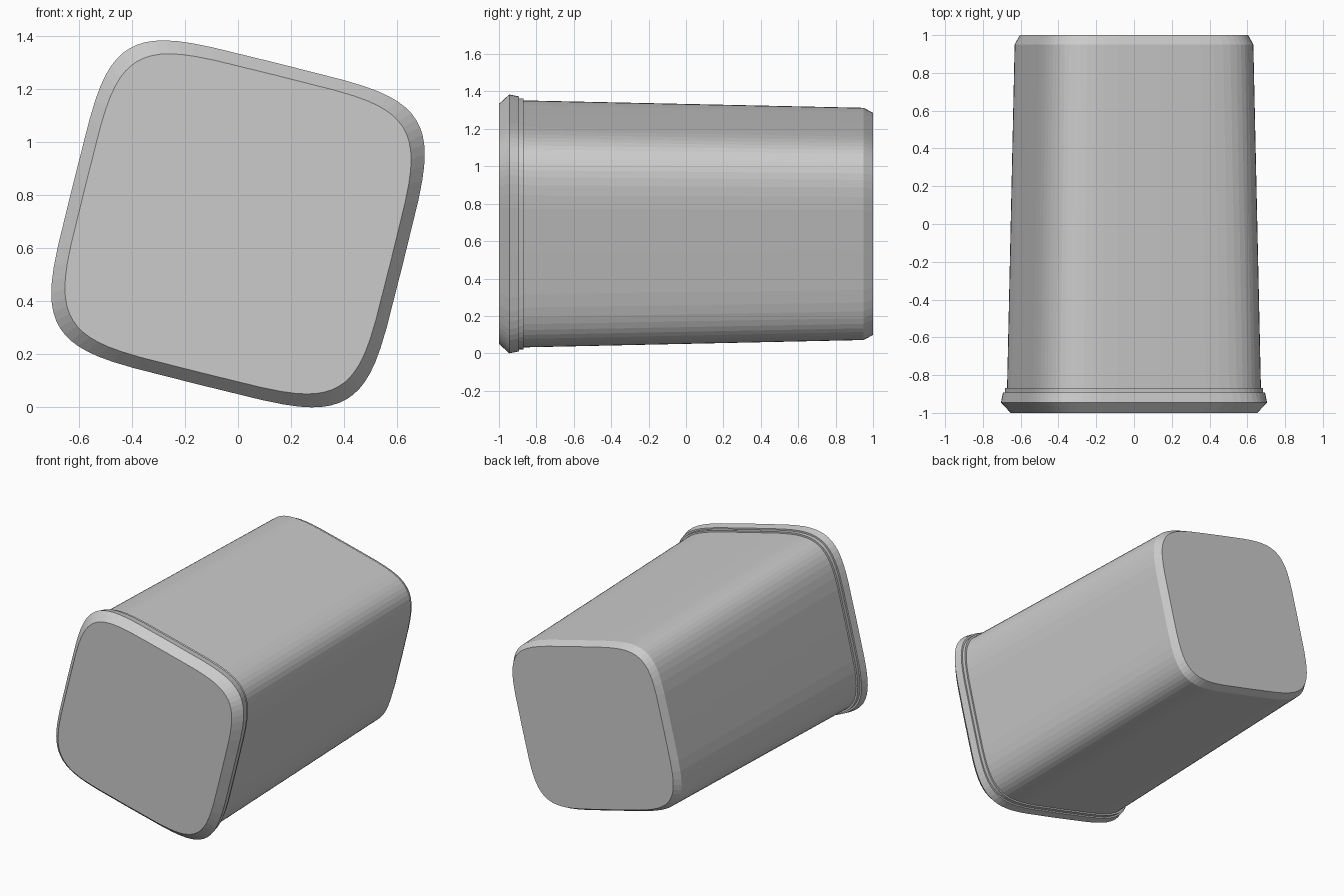
import bpy, bmesh
from math import sin, cos, pi, radians, copysign

if "Cube" in bpy.data.objects:
    bpy.data.objects.remove(bpy.data.objects["Cube"])

TILT = radians(14)
CENTRE_Z = 0.692
HALF_W, HALF_H, POWER, SIDES = 0.64, 0.624, 5, 64


def section(scale):
    """Tilted superellipse cross-section as (x, z) pairs."""
    pts = []
    for i in range(SIDES):
        c, s = cos(2 * pi * i / SIDES), sin(2 * pi * i / SIDES)
        u = HALF_W * scale * copysign(abs(c) ** (2 / POWER), c)
        v = HALF_H * scale * copysign(abs(s) ** (2 / POWER), s)
        pts.append((u * cos(TILT) + v * sin(TILT), v * cos(TILT) - u * sin(TILT)))
    return pts


def loft(name, rings, cap_start=False, cap_end=False):
    """Skin the section along y through (y, scale) rings."""
    bm = bmesh.new()
    loops = [[bm.verts.new((x, y, z + CENTRE_Z)) for x, z in section(k)] for y, k in rings]
    for a, b in zip(loops, loops[1:]):
        for i in range(SIDES):
            j = (i + 1) % SIDES
            bm.faces.new((a[i], b[i], b[j], a[j]))
    if cap_start:
        bm.faces.new(loops[0])
    if cap_end:
        bm.faces.new(loops[-1][::-1])
    bmesh.ops.dissolve_degenerate(bm, dist=1e-5, edges=bm.edges)
    bmesh.ops.recalc_face_normals(bm, faces=bm.faces)
    mesh = bpy.data.meshes.new(name)
    bm.to_mesh(mesh)
    bm.free()
    obj = bpy.data.objects.new(name, mesh)
    bpy.context.collection.objects.link(obj)
    return obj


# Front rim with bevel and a small stepped collar behind it
loft("front_rim", [(-1, 0.927), (-0.945, 1.0), (-0.893, 0.985), (-0.893, 0.97),
                   (-0.868, 0.97), (-0.868, 0.954)], cap_start=True)

# Tapered body with chamfered back end
loft("body", [(-0.868, 0.954), (0.95, 0.897), (1.0, 0.858)], cap_end=True)
